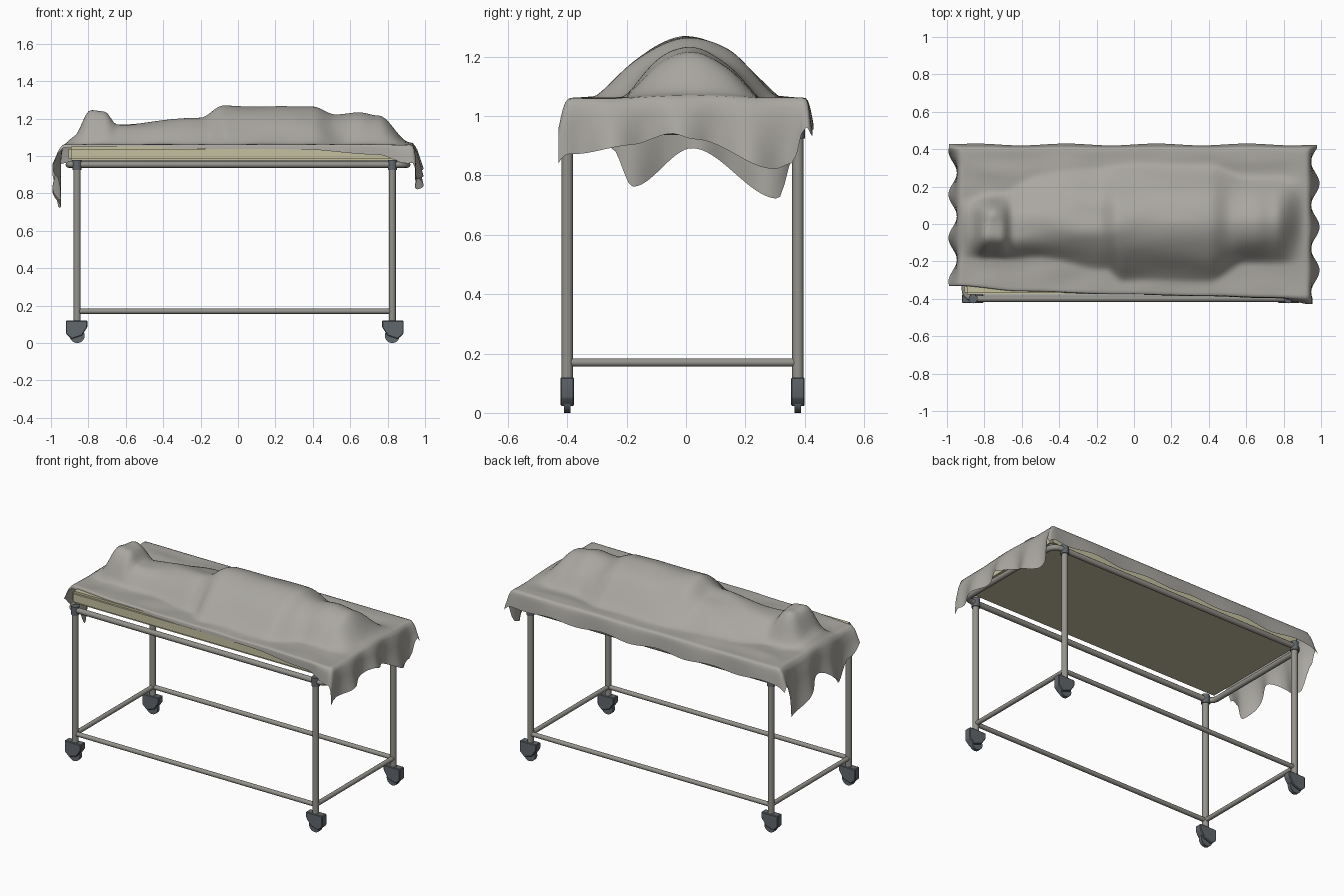
import bpy, bmesh, math
from mathutils import Vector, noise

if "Cube" in bpy.data.objects:
    bpy.data.objects.remove(bpy.data.objects["Cube"])


def material(name, rgb):
    m = bpy.data.materials.new(name)
    m.use_nodes = True
    m.diffuse_color = (*rgb, 1)
    m.node_tree.nodes["Principled BSDF"].inputs["Base Color"].default_value = (*rgb, 1)
    return m


CLOTH = material("grey cloth", (.40, .385, .355))
METAL = material("dull metal", (.30, .29, .26))
FOAM = material("cream vinyl", (.56, .53, .35))
PLASTIC = material("dark plastic", (.12, .135, .15))


def finish(name, bm, mat, angle=40):
    bmesh.ops.recalc_face_normals(bm, faces=bm.faces)
    mesh = bpy.data.meshes.new(name)
    bm.to_mesh(mesh)
    bm.free()
    mesh.materials.append(mat)
    obj = bpy.data.objects.new(name, mesh)
    bpy.context.collection.objects.link(obj)
    bpy.ops.object.select_all(action="DESELECT")
    obj.select_set(True)
    bpy.context.view_layer.objects.active = obj
    bpy.ops.object.shade_smooth_by_angle(angle=math.radians(angle))
    return obj


def rod(name, a, b, radius, mat, sides=16):
    a, b = Vector(a), Vector(b)
    bm = bmesh.new()
    bmesh.ops.create_cone(bm, cap_ends=True, segments=sides, radius1=radius,
                          radius2=radius, depth=(b - a).length)
    turn = (b - a).to_track_quat("Z", "Y").to_matrix().to_4x4()
    bm.transform(turn)
    bmesh.ops.translate(bm, verts=bm.verts, vec=(a + b) / 2)
    return finish(name, bm, mat)


def prism(name, profile, y, width, mat):
    bm = bmesh.new()
    face = bm.faces.new([bm.verts.new((x, y - width / 2, z)) for x, z in profile])
    out = bmesh.ops.extrude_face_region(bm, geom=[face])["geom"]
    bmesh.ops.translate(bm, vec=(0, width, 0),
                        verts=[v for v in out if isinstance(v, bmesh.types.BMVert)])
    bmesh.ops.bevel(bm, geom=bm.edges[:], offset=.004, segments=1, affect="EDGES")
    return finish(name, bm, mat, 25)


# Legs, collars and casters
LEGS_X = {"right": -.86, "left": .825}
LEGS_Y = {"front": -.40, "back": .377}
HOOD = [(-.055, .12), (.06, .12), (.06, .05), (.03, .022), (-.025, .04), (-.055, .085)]
for side, x in LEGS_X.items():
    out = math.copysign(1, x)
    for end, y in LEGS_Y.items():
        tag = end + "_" + side
        rod(tag + "_leg", (x, y, .11), (x, y, .95), .019, METAL)
        rod(tag + "_collar", (x, y, .925), (x, y, .98), .024, PLASTIC)
        prism(tag + "_caster_hood", [(x + out * px, pz) for px, pz in HOOD], y, .046, PLASTIC)
        rod(tag + "_caster_wheel", (x, y - .011, .04), (x, y + .011, .04), .04, PLASTIC, 20)

# Lower rails
x0, x1 = LEGS_X.values()
y0, y1 = LEGS_Y.values()
for end, y in LEGS_Y.items():
    rod(end + "_lower_rail", (x0, y, .17), (x1, y, .17), .014, METAL)
for side, x in LEGS_X.items():
    rod(side + "_lower_rail", (x, y0, .17), (x, y1, .17), .014, METAL)

# Upper rail: one bent tube with round corners
TOP_X, ROUND = .905, .05
bm = bmesh.new()
rings = []
corners = [(TOP_X, y1, 0), (-TOP_X, y1, 90), (-TOP_X, y0, 180), (TOP_X, y0, 270)]
for cx, cy, start in corners:
    mx, my = cx - math.copysign(ROUND, cx), cy - math.copysign(ROUND, cy)
    for k in range(6):
        a = math.radians(start + 18 * k)
        ring = []
        for n in range(12):
            t = math.tau * n / 12
            r = ROUND + .017 * math.cos(t)
            ring.append(bm.verts.new((mx + r * math.cos(a), my + r * math.sin(a),
                                      .954 + .017 * math.sin(t))))
        rings.append(ring)
for i, ring in enumerate(rings):
    after = rings[(i + 1) % len(rings)]
    for n in range(12):
        m = (n + 1) % 12
        bm.faces.new((ring[n], ring[m], after[m], after[n]))
finish("upper_rail", bm, METAL)

# Mattress
bm = bmesh.new()
bmesh.ops.create_cube(bm, size=1)
bmesh.ops.scale(bm, vec=(1.81, .735, .075), verts=bm.verts)
bmesh.ops.translate(bm, vec=(0, -.01, 1.013), verts=bm.verts)
bmesh.ops.bevel(bm, geom=bm.edges[:], offset=.012, segments=2, affect="EDGES")
finish("mattress", bm, FOAM)


# Draped sheet: a figure-shaped surface with hanging hems
def lookup(x, table):
    if x <= table[0][0]:
        return table[0][1]
    for (xa, a), (xb, b) in zip(table, table[1:]):
        if x <= xb:
            t = (x - xa) / (xb - xa)
            return a + (b - a) * t * t * (3 - 2 * t)
    return table[-1][1]


BED = 1.062
RIDGE = [(-.93, 0), (-.88, .04), (-.79, .19), (-.71, .18), (-.65, .11), (-.2, .14),
         (-.08, .205), (.4, .205), (.52, .16), (.65, .175), (.75, .155), (.92, .01)]
FRONT_WIDTH = [(-.8, .12), (-.6, .13), (-.15, .24), (-.06, .31), (.4, .32), (.6, .22)]
BACK_WIDTH = [(-.8, .2), (-.5, .3), (0, .31), (.4, .31), (.6, .24)]
CENTRE = [(-.7, -.06), (-.3, -.01), (.1, .01)]
FRONT_EDGE = [(-.95, -.325), (-.6, -.355), (-.1, -.37), (.4, -.38), (.7, -.39), (.9, -.395)]
FRONT_DROP = [(-.9, .02), (.3, .025), (.75, .055), (.9, .1)]
FOOT_HEM = [(-.33, .1), (-.25, .17), (-.18, .3), (.02, .17), (.31, .34), (.37, .18), (.4, .1)]
HEAD_HEM = [(-.38, .19), (-.18, .16), (-.05, .13), (.03, .15), (.3, .24), (.36, .22), (.4, .1)]


def bump(x, y, cx, cy, rx, ry):
    return math.exp(-((x - cx) / rx) ** 2 - ((y - cy) / ry) ** 2)


def height(x, y):
    d = y - lookup(x, CENTRE)
    t = min(1, abs(d) / lookup(x, FRONT_WIDTH if d < 0 else BACK_WIDTH))
    body = lookup(x, RIDGE) * (1 - t * t) ** 1.3
    body += .07 * bump(x, y, -.76, .08, .06, .06)
    folds = noise.noise(Vector((x * 4, y * 9, 1))) * .012
    fade = min(1, (.93 - abs(x)) * 8, (.41 - abs(y)) * 8)
    return BED + body + folds * max(0, fade)


COLS, ROWS, HEM = 110, 50, 7
END_X, BACK_Y = .935, .405
bm = bmesh.new()
grid = []
for i in range(-HEM, COLS + HEM + 1):
    u = min(max(i, 0), COLS) / COLS
    end_hang = max(-i, i - COLS, 0) / HEM
    x = (2 * u - 1) * END_X
    column = []
    for j in range(-HEM, ROWS + HEM + 1):
        v = min(max(j, 0), ROWS) / ROWS
        edge = lookup(x, FRONT_EDGE)
        y = edge + (BACK_Y - edge) * v
        px, py, pz = x, y, height(x, y)
        if end_hang:
            wave = .5 + .5 * math.sin(y * 27 + (2 if x > 0 else 3.6))
            drop = lookup(y, HEAD_HEM if x > 0 else FOOT_HEM)
            px += math.copysign(.012 * min(1, end_hang * 4) + .045 * wave * end_hang, x)
            pz -= drop * end_hang
        if j < 0:
            g = -j / HEM
            py -= (.006 + .028 * (x > .8) * min(1, (x - .8) * 8)) * g ** .5
            pz -= lookup(x, FRONT_DROP) * g * (1 - .7 * end_hang)
        elif j > ROWS:
            g = (j - ROWS) / HEM
            py += (.02 + .005 * math.sin(x * 13)) * g ** .6
            pz -= (.1 + .008 * math.sin(x * 17)) * g * (1 - .7 * end_hang)
        column.append(bm.verts.new((px, py, pz)))
    grid.append(column)
for a, b in zip(grid, grid[1:]):
    for j in range(len(a) - 1):
        bm.faces.new((a[j], b[j], b[j + 1], a[j + 1]))
bmesh.ops.smooth_vert(bm, verts=[v for v in bm.verts if not v.is_boundary], factor=.5,
                      use_axis_x=True, use_axis_y=True, use_axis_z=True)
finish("draped_sheet", bm, CLOTH, 80)
